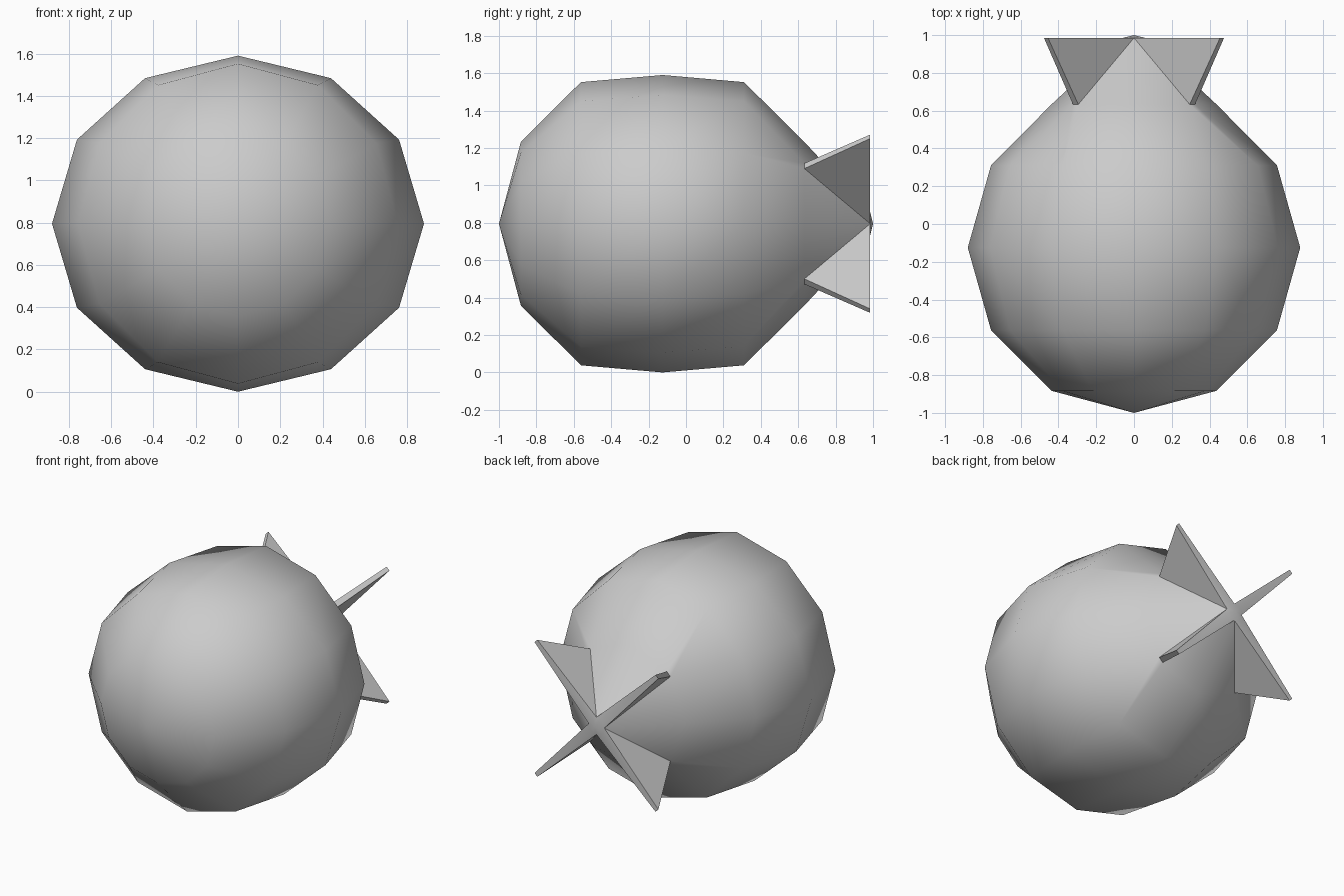
import bpy, bmesh, math

if "Cube" in bpy.data.objects:
    bpy.data.objects.remove(bpy.data.objects["Cube"])

CZ = 0.795          # height of the long axis
SIDES = 12
bm = bmesh.new()


def add_ring(y, rx, rz, fin_r=None, thick=0.0):
    """12-sided ring; fin_r gathers the vertex pairs beside each diagonal into thin fins."""
    ring = []
    for i in range(SIDES):
        a = math.radians(30 * i)
        x, z = rx * math.cos(a), rz * math.sin(a)
        if fin_r is not None and i % 3:
            d = math.radians(45 + 90 * (i // 3))
            t = thick * (-0.5 if i % 3 == 1 else 0.5)
            x = fin_r * math.cos(d) - t * math.sin(d)
            z = fin_r * math.sin(d) + t * math.cos(d)
        ring.append(bm.verts.new((x, y, CZ + z)))
    return ring


# rounded body, then the tail rings that pinch into four diagonal fins
rings = [
    add_ring(-0.883, 0.437, 0.437),
    add_ring(-0.562, 0.757, 0.757),
    add_ring(-0.125, 0.88, 0.795),
    add_ring(0.31, 0.757, 0.757),
    add_ring(0.633, 0.437, 0.437, 0.437, 0.04),
    add_ring(0.985, 0.06, 0.06, 0.659, 0.03),
    add_ring(0.985, 0.06, 0.06, 0.06, 0.03),
]
nose = bm.verts.new((0, -1, CZ))
tip = bm.verts.new((0, 1, CZ))

for k, (r0, r1) in enumerate(zip(rings, rings[1:])):
    for i in range(SIDES):
        j = (i + 1) % SIDES
        a, b, c, d = r0[i], r0[j], r1[j], r1[i]
        if k == 4 and i % 3 == 0:        # valley between body and fin
            bm.faces.new((a, b, d))
            bm.faces.new((b, c, d))
        elif k == 4 and i % 3 == 2:
            bm.faces.new((a, b, c))
            bm.faces.new((a, c, d))
        else:
            bm.faces.new((a, b, c, d))
for i in range(SIDES):
    j = (i + 1) % SIDES
    bm.faces.new((nose, rings[0][j], rings[0][i]))
    bm.faces.new((tip, rings[-1][i], rings[-1][j]))

bmesh.ops.remove_doubles(bm, verts=bm.verts[:], dist=0.0005)
bmesh.ops.recalc_face_normals(bm, faces=bm.faces[:])

mesh = bpy.data.meshes.new("finned_body")
bm.to_mesh(mesh)
bm.free()
body = bpy.data.objects.new("finned_body", mesh)
bpy.context.collection.objects.link(body)

# smooth skin with crisp fin edges
bpy.context.view_layer.objects.active = body
body.select_set(True)
bpy.ops.object.shade_smooth_by_angle(angle=math.radians(65))
